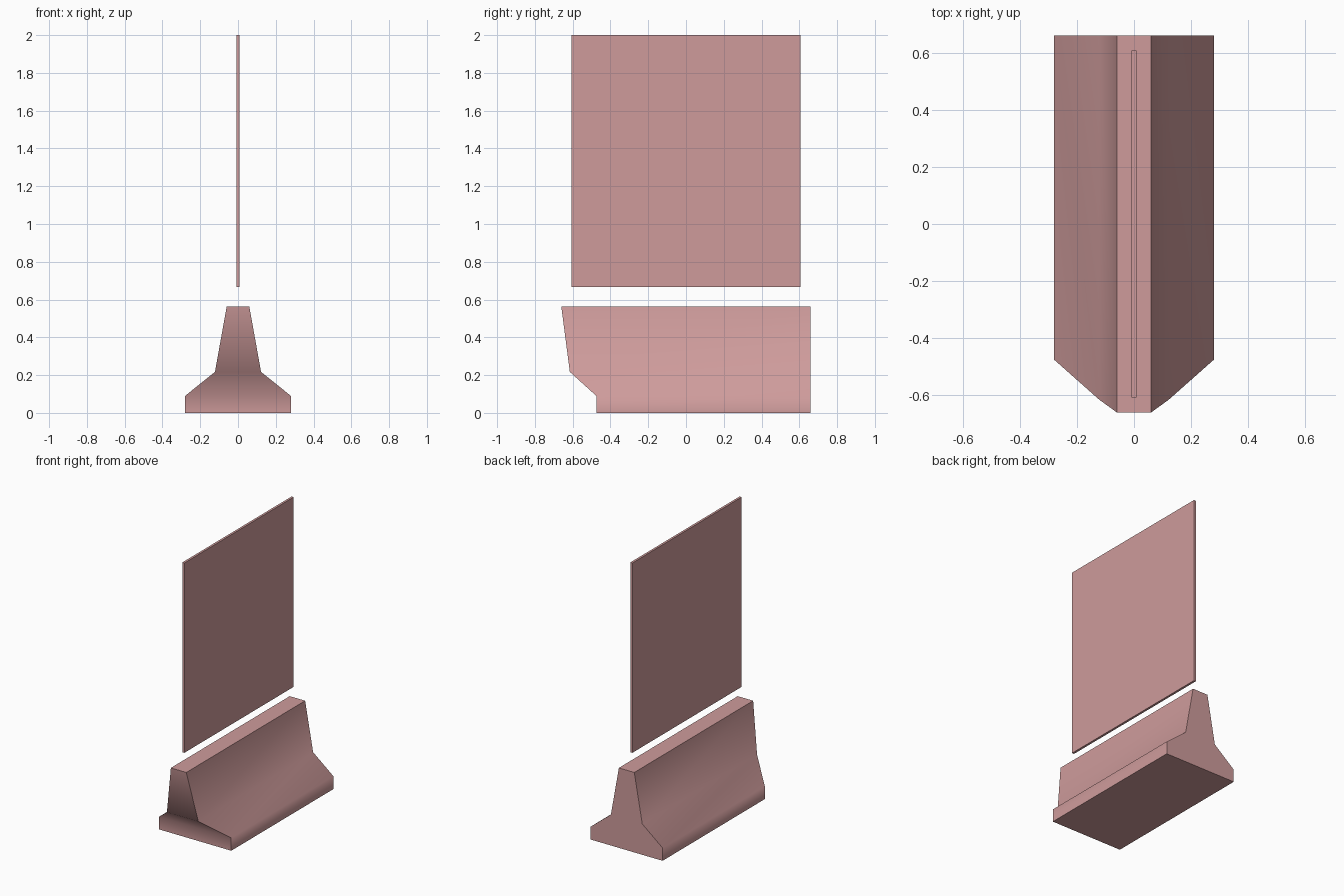
import bpy, bmesh, math

if "Cube" in bpy.data.objects:
    bpy.data.objects.remove(bpy.data.objects["Cube"])

mat = bpy.data.materials.new("dusty_pink")
mat.diffuse_color = (0.62, 0.33, 0.33, 1)
mat.use_nodes = True
mat.node_tree.nodes["Principled BSDF"].inputs["Base Color"].default_value = mat.diffuse_color

BACK = 0.66
# barrier levels from the ground up: half width, front y, height
LEVELS = [(0.28, -0.475, 0.0), (0.28, -0.475, 0.09),
          (0.122, -0.615, 0.217), (0.06, -0.66, 0.562)]

# concrete barrier: rectangles lofted upward, flared sides and front, flat back
bm = bmesh.new()
rings = [[bm.verts.new(p) for p in ((-w, y, z), (w, y, z), (w, BACK, z), (-w, BACK, z))]
         for w, y, z in LEVELS]
for low, high in zip(rings, rings[1:]):
    for i in range(4):
        j = (i + 1) % 4
        bm.faces.new((low[i], low[j], high[j], high[i]))
bm.faces.new(rings[0][::-1])
bm.faces.new(rings[-1])
# join the coplanar strips of the back end into one face
bmesh.ops.dissolve_limit(bm, angle_limit=0.01, verts=bm.verts[:], edges=bm.edges[:])
bmesh.ops.recalc_face_normals(bm, faces=bm.faces[:])
mesh = bpy.data.meshes.new("barrier_base")
bm.to_mesh(mesh)
bm.free()
barrier = bpy.data.objects.new("barrier_base", mesh)
bpy.context.collection.objects.link(barrier)
mesh.materials.append(mat)

# profile kinks blend smoothly, corners and top rim stay sharp
bpy.context.view_layer.objects.active = barrier
barrier.select_set(True)
bpy.ops.object.shade_smooth_by_angle(angle=math.radians(53))
barrier.select_set(False)

# thin upright panel floating above the barrier
bpy.ops.mesh.primitive_cube_add(size=1, location=(0, 0, 1.333))
panel = bpy.context.object
panel.name = "upright_panel"
panel.scale = (0.016, 1.214, 1.334)
bpy.ops.object.transform_apply(location=False, rotation=False, scale=True)
panel.data.materials.append(mat)
